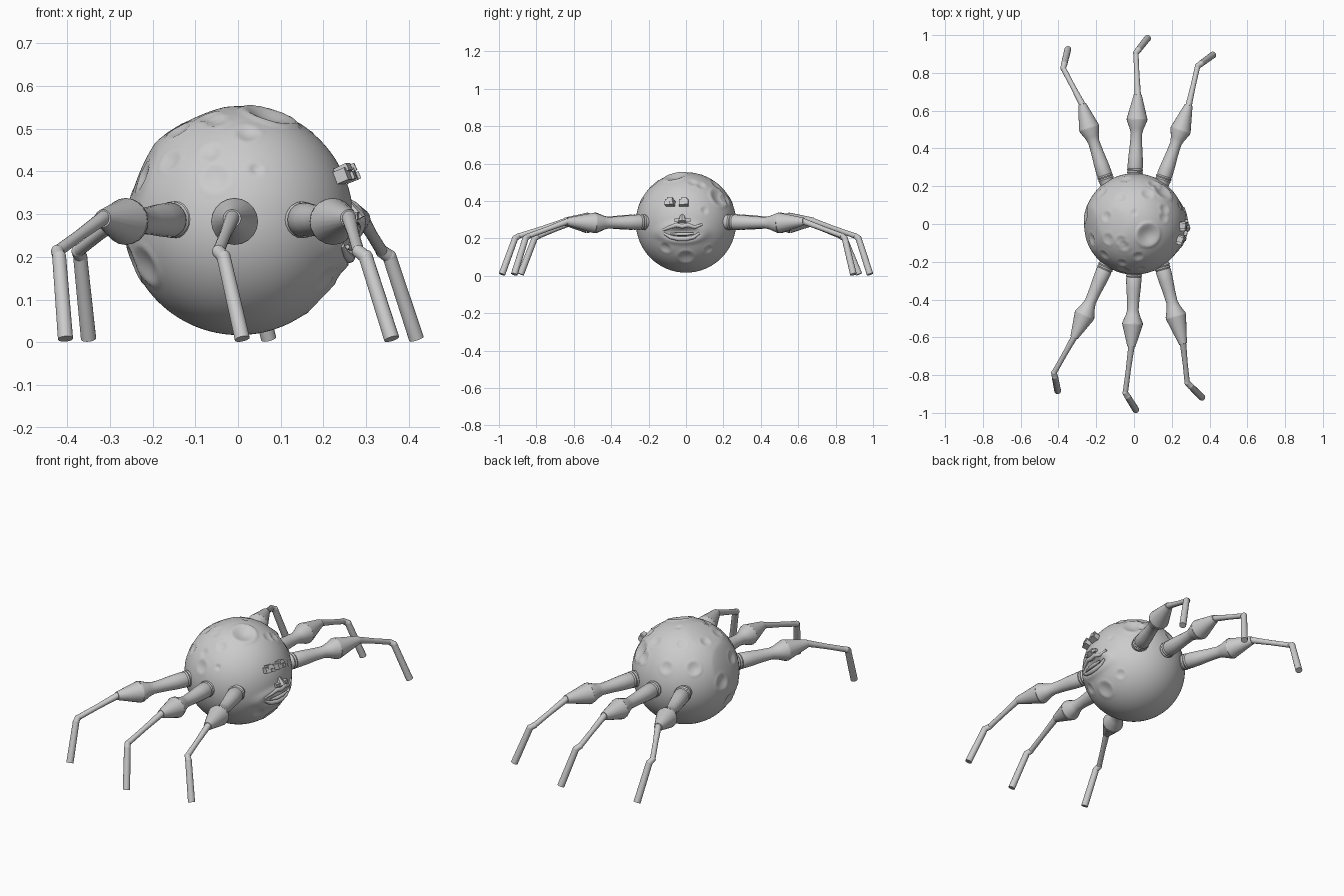
import bpy, bmesh, math
from mathutils import Vector

if "Cube" in bpy.data.objects:
    bpy.data.objects.remove(bpy.data.objects["Cube"])

C = Vector((0.002, 0, 0.285))   # body centre
R = 0.268

def finish(bm, name, angle=35):
    bmesh.ops.recalc_face_normals(bm, faces=bm.faces)
    me = bpy.data.meshes.new(name)
    bm.to_mesh(me)
    bm.free()
    ob = bpy.data.objects.new(name, me)
    bpy.context.collection.objects.link(ob)
    bpy.context.view_layer.objects.active = ob
    ob.select_set(True)
    bpy.ops.object.shade_smooth_by_angle(angle=math.radians(angle))
    ob.select_set(False)
    return ob

def lathe(bm, a, b, profile, n=20):
    """Capped turned shape along a->b; profile is (t, radius)."""
    a, b = Vector(a), Vector(b)
    q = (b - a).to_track_quat('Z', 'Y')
    rings = []
    for t, r in profile:
        c = a.lerp(b, t) if 0 <= t <= 1 else a + (b - a) * t
        rings.append([bm.verts.new(c + q @ Vector((r * math.cos(2 * math.pi * i / n),
                                                   r * math.sin(2 * math.pi * i / n), 0)))
                      for i in range(n)])
    for u, v in zip(rings, rings[1:]):
        for i in range(n):
            j = (i + 1) % n
            bm.faces.new((u[i], u[j], v[j], v[i]))
    bm.faces.new(rings[0][::-1])
    bm.faces.new(rings[-1])

def ball(bm, c, r):
    for v in bmesh.ops.create_uvsphere(bm, u_segments=14, v_segments=8, radius=r)['verts']:
        v.co += Vector(c)

# Body: sphere with craters, (direction, angular radius, depth)
def from_front(x, z):
    return Vector((x, -math.sqrt(max(R * R - x * x - z * z, 0)), z))
def from_right(y, z):
    return Vector((math.sqrt(max(R * R - y * y - z * z, 0)), y, z))
def from_top(x, y):
    return Vector((x, y, math.sqrt(max(R * R - x * x - y * y, 0))))

craters = [(from_top(.074, -.058), .20, .018)]
craters += [(from_front(x, z - C.z), a, d) for x, z, a, d in [
    (-.055, .385, .12, .007), (-.065, .445, .09, .006), (.02, .49, .10, .007),
    (-.055, .52, .10, .007), (.04, .405, .06, .006), (-.16, .425, .10, .006),
    (-.22, .18, .16, .010)]]
craters += [(from_right(y, z - C.z), a, d) for y, z, a, d in [
    (.175, .42, .18, .014), (.035, .50, .10, .006), (0, .10, .15, .009),
    (-.11, .15, .11, .007), (.12, .14, .09, .006), (.10, .35, .08, .006)]]
craters += [(from_top(x, y), a, d) for x, y, a, d in [
    (-.07, .14, .10, .007), (.07, .16, .12, .008), (-.14, -.08, .11, .007),
    (-.07, -.09, .10, .006), (-.15, .04, .10, .007), (0, .06, .07, .005), (.16, .08, .10, .007)]]
craters += [(Vector(v), a, d) for v, a, d in [
    ((-1, .2, .1), .14, .009), ((-1, -.35, .45), .12, .008), ((-.7, .7, .5), .12, .008),
    ((-.2, 1, .5), .11, .007), ((.5, 1, .6), .12, .008), ((-1, -.1, -.4), .15, .010),
    # broad shallow dents that make the rock lumpy
    ((-1, -.1, .35), .45, .012), ((.15, .2, 1), .0001, 0), ((-.5, 0, 1), .35, .006)]]
craters = [(d.normalized(), a, h) for d, a, h in craters]

bm = bmesh.new()
bmesh.ops.create_icosphere(bm, subdivisions=6, radius=1)
mouth = from_right(-.02, -.055).normalized()
for v in bm.verts:
    n = v.co.normalized()
    r = R
    for d, a, h in craters:
        s = n.angle(d) / a
        if s < 1:
            r -= h * (1 - s ** 2) ** 1.2
        elif s < 1.4 and a < .3:
            r += h * .25 * math.sin((s - 1) / .4 * math.pi)
    # mouth hollow with a swollen muzzle round it
    if n.x > 0:
        s = math.hypot((n.y - mouth.y) / .36, (n.z - mouth.z) / .15)
        r += .010 * math.exp(-(s - 1.1) ** 2 * 6) - .022 * math.exp(-s * s * 2.5)
    v.co = C + n * r
finish(bm, "cratered_body", 60)

# Legs: attach, disc, cone tip, knee, foot in plan
legs = {
    "back_left_leg":    [(-.148, .238), (-.238, .51), (-.275, .635), (-.375, .825), (-.35, .925)],
    "back_middle_leg":  [(.005, .272), (.016, .556), (.02, .685), (.01, .905), (.072, .984)],
    "back_right_leg":   [(.153, .233), (.247, .498), (.29, .63), (.337, .836), (.418, .895)],
    "front_left_leg":   [(-.148, -.222), (-.263, -.485), (-.317, -.6), (-.423, -.788), (-.404, -.884)],
    "front_middle_leg": [(0, -.262), (-.008, -.53), (-.014, -.65), (-.046, -.894), (.01, -.984)],
    "front_right_leg":  [(.148, -.222), (.222, -.49), (.26, -.635), (.282, -.841), (.36, -.918)],
}
for name, (a, d, t, k, f) in legs.items():
    a, d, t = Vector((*a, .287)), Vector((*d, .283)), Vector((*t, .29))
    k, f = Vector((*k, .213)), Vector((*f, .008))
    top = k.lerp(f, .22)
    top.z = .2
    bm = bmesh.new()
    # thigh with ribbed collar, flaring to the disc
    lathe(bm, a, d, [(-.2, .038), (-.02, .04), (0, .043), (.025, .039), (.05, .043), (.075, .039),
                     (.1, .041), (.3, .038), (.5, .033), (.72, .03), (.82, .037), (.97, .054), (1, .055)])
    lathe(bm, d, t, [(0, .055), (1, .021)])
    lathe(bm, t, k, [(-.03, .017), (.5, .0135), (1, .014)], 14)
    ball(bm, k, .0155)
    lathe(bm, k, top, [(0, .015), (1, .016)], 14)
    ball(bm, top, .017)
    lathe(bm, top, f, [(0, .0165), (1, .018)], 16)
    finish(bm, name)

# Face on the +x side
def skin(y, z, out=0):
    p = from_right(y, z - C.z)
    return C + p + p.normalized() * out

def block(bm, p, size):
    m = bmesh.ops.create_cube(bm, size=1)['verts']
    q = (p - C).to_track_quat('X', 'Z')
    for v in m:
        v.co = p + q @ Vector((v.co.x * size[0], v.co.y * size[1], v.co.z * size[2]))

for name, y in (("left_eye", -.082), ("right_eye", -.012)):
    bm = bmesh.new()
    block(bm, skin(y, .385, .008), (.04, .05, .03))
    block(bm, skin(y + .004, .398, .016), (.035, .03, .018))
    block(bm, skin(y + .01, .38, .028), (.014, .018, .018))
    finish(bm, name, 20)

bm = bmesh.new()
lathe(bm, skin(-.02, .325, -.01), skin(-.02, .285, .008), [(0, .012), (.7, .022), (1, .025)], 8)
block(bm, skin(-.045, .296, .004), (.025, .03, .018))
block(bm, skin(.008, .296, .004), (.025, .03, .018))
finish(bm, "nose", 20)

def lip(name, pts, r):
    cu = bpy.data.curves.new(name, 'CURVE')
    cu.dimensions = '3D'
    cu.bevel_depth = r
    cu.bevel_resolution = 2
    cu.use_fill_caps = True
    s = cu.splines.new('POLY')
    s.points.add(len(pts) - 1)
    for i, (p, (y, z)) in enumerate(zip(s.points, pts)):
        p.co = (*skin(y, z, .006), 1)
        p.radius = .5 + .5 * math.sin(math.pi * i / (len(pts) - 1))
    ob = bpy.data.objects.new(name, cu)
    bpy.context.collection.objects.link(ob)

lip("upper_lip", [(-.12, .245), (-.085, .26), (-.05, .272), (-.02, .265), (.01, .272), (.045, .26), (.085, .275)], .013)
lip("lower_lip", [(-.115, .228), (-.08, .208), (-.04, .2), (0, .2), (.04, .208), (.07, .23)], .013)
lip("tongue", [(-.08, .225), (-.04, .224), (0, .224), (.04, .228)], .010)
